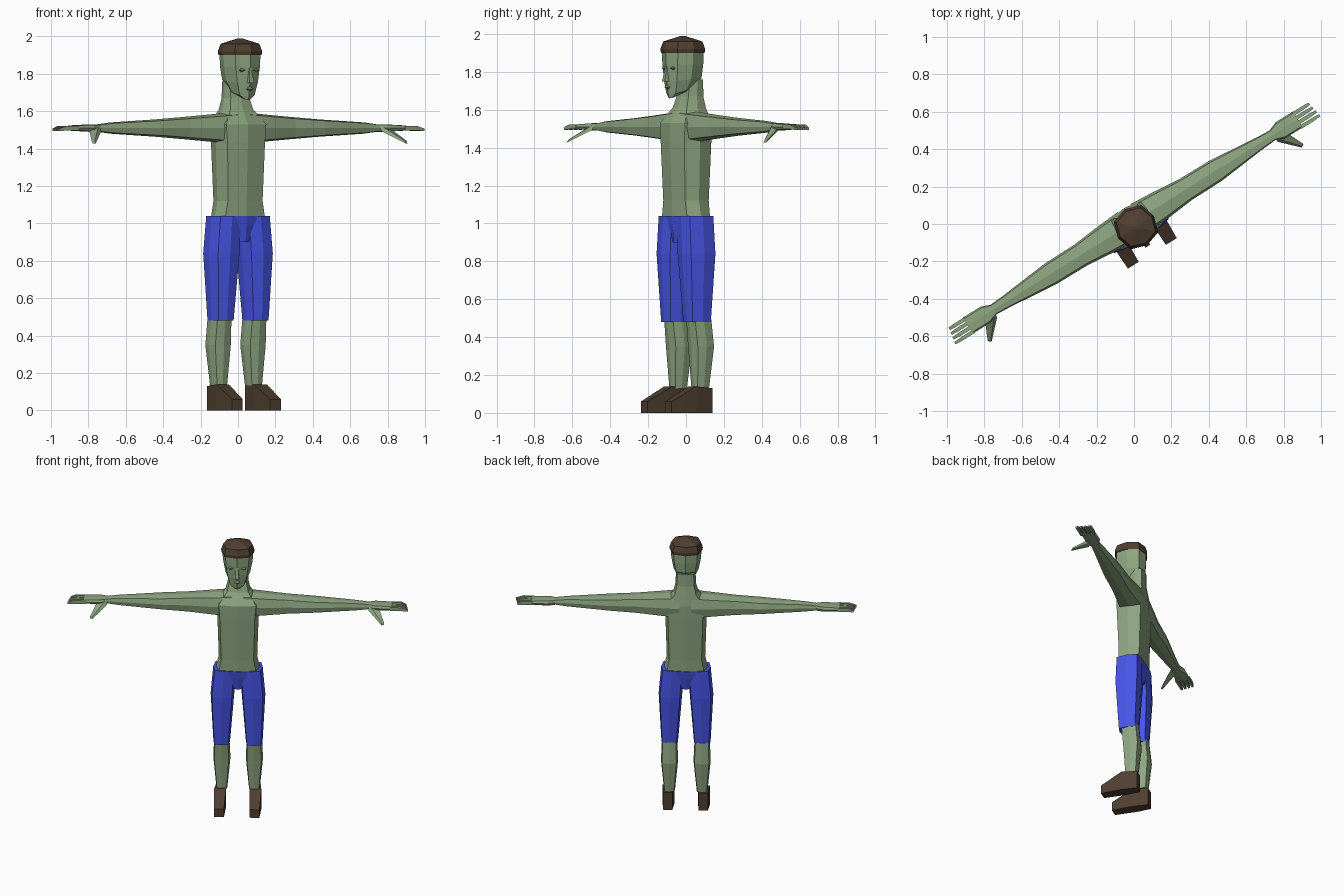
import bpy, bmesh, math
from mathutils import Vector

cube = bpy.data.objects.get("Cube")
if cube:
    bpy.data.objects.remove(cube, do_unlink=True)

# Shared heights, side offsets and the turn of the whole figure about z
ANKLE, HEM, BELT, CHEST, ARM, JAW, CROWN = .13, .48, 1.04, 1.43, 1.51, 1.7, 1.91
LEG_SIDE = .11
HEAD_SIZE = .11
TURN = math.radians(32)


def material(name, red, green, blue):
    colour = (red, green, blue, 1)
    mat = bpy.data.materials.new(name)
    mat.use_nodes = True
    mat.diffuse_color = colour
    mat.node_tree.nodes["Principled BSDF"].inputs["Base Color"].default_value = colour
    return mat


SKIN = material("green skin", .27, .38, .22)
BLUE = material("blue cloth", .065, .095, .83)
BROWN = material("dark brown", .08, .05, .03)


def octagon(corner):
    """Eight points on the axes and diagonals; corner sets how boxy it is."""
    points = []
    for step in range(8):
        angle = math.tau * step / 8
        reach = corner * math.sqrt(2) if step % 2 else 1
        points.append((reach * math.cos(angle), reach * math.sin(angle)))
    return points


ROUND = octagon(.76)
BOXY = octagon(.84)
SQUARE = [(-1, -1), (1, -1), (1, 1), (-1, 1)]


def loft(name, rings, mat, profile=BOXY, mirror=False):
    """Skin a list of (centre, u axis, v axis) rings and cap both ends."""
    bm = bmesh.new()
    loops = [[bm.verts.new(centre + u * a + v * b) for a, b in profile]
             for centre, u, v in rings]
    for low, high in zip(loops, loops[1:]):
        for i in range(len(profile)):
            bm.faces.new((low[i - 1], low[i], high[i], high[i - 1]))
    bm.faces.new(loops[0])
    bm.faces.new(loops[-1])
    bmesh.ops.recalc_face_normals(bm, faces=bm.faces)
    mesh = bpy.data.meshes.new(name)
    bm.to_mesh(mesh)
    bm.free()
    mesh.materials.append(mat)
    part = bpy.data.objects.new(name, mesh)
    bpy.context.collection.objects.link(part)
    part.rotation_euler.z = TURN
    if mirror:
        part.modifiers.new("mirror", 'MIRROR').use_mirror_merge = False


def level(z, width, depth, y=0, x=0, tilt=0):
    """Horizontal ring from half sizes; tilt lowers its front edge."""
    return Vector((x, y, z)), Vector((width, 0, 0)), Vector((0, depth, tilt))


def across(x, depth, height, y=.01, z=ARM):
    """Ring facing sideways, for arms and fingers."""
    return Vector((x, y, z)), Vector((0, depth, 0)), Vector((0, 0, height))


def sole(y, width, top):
    """Ring facing forward that rests on the floor."""
    return (Vector((LEG_SIDE + .01, y, top / 2)),
            Vector((width, 0, 0)), Vector((0, 0, top / 2)))


# Trunk, rising into the neck
loft("torso", [
    level(BELT - .01, .15, .085),
    level(BELT + .08, .13, .087),
    level(CHEST, .14, .1),
    level(CHEST + .1, .15, .1),
    level(ARM + .1, .085, .07, y=.02),
    level(JAW - .03, .07, .055, y=.025),
    level(JAW + .06, .066, .05, y=.03)], SKIN)

# Head and cap
loft("head", [
    level(JAW - .03, .02, .03, y=-.075, tilt=.01),
    level(JAW, .06, .07, y=-.04, tilt=.02),
    level(JAW + .06, .085, .1, y=-.02, tilt=.01),
    level(CROWN - .07, .1, .105, y=-.02),
    level(CROWN, .105, .105, y=-.02)], SKIN, ROUND)
loft("cap", [
    level(CROWN + rise, HEAD_SIZE * size, HEAD_SIZE * size, y=-.02)
    for rise, size in ((-.01, 1), (.01, 1.03), (.05, .9), (.08, .1))], BROWN, ROUND)

# Face
loft("nose", [
    level(JAW + .05, .015, .02, y=-.12),
    level(JAW + .13, .006, .01, y=-.115)], SKIN, SQUARE)
for name, side, height, front in (("lips", 0, .02, -.11), ("eyelids", .042, .12, -.1)):
    loft(name, [
        level(JAW + height + rise, size, size, y=front, x=side)
        for rise, size in ((-.01, .008), (0, .016), (.01, .008))],
        SKIN, SQUARE, mirror=side > 0)

# Arms, running out to flat palms
loft("arms", [
    across(.04, .09, .085),
    across(.18, .08, .072),
    across(.33, .065, .06),
    across(.52, .063, .046),
    across(.8, .035, .03),
    across(.88, .03, .02),
    across(.93, .05, .02),
    across(1.04, .05, .015)], SKIN, mirror=True)

# Fingers and thumbs
for finger in range(4):
    y = -.033 + .027 * finger
    loft(f"finger_{finger + 1}", [
        across(1.03, .01, .012, y),
        across(1.1, .01, .012, y),
        across(1.15 - .005 * finger, .007, .007, y, z=ARM - .01)],
        SKIN, SQUARE, mirror=True)
thumb_base, thumb_tip = Vector((.91, -.01, ARM)), Vector((.985, -.12, ARM - .075))
loft("thumbs", [
    (thumb_base.lerp(thumb_tip, t),
     Vector((.026, .012, 0)) * (1 - .7 * t),
     Vector((0, .012, .018)) * (1 - .6 * t))
    for t in (0, .5, 1)], SKIN, SQUARE, mirror=True)

# Shorts: a wedge between two tapering legs
loft("shorts_hips", [
    level(BELT - .14, .03, .075),
    level(BELT - .05, .1, .086),
    level(BELT, .163, .09)], BLUE)
loft("shorts_legs", [
    level(HEM, .056, .067, x=LEG_SIDE),
    level(.84, .08, .09, x=LEG_SIDE - .005),
    level(BELT, .077, .087, x=LEG_SIDE - .02)], BLUE, mirror=True)

# Lower legs and shoes
loft("lower_legs", [
    level(ANKLE, .037, .042, y=.02, x=LEG_SIDE),
    level(.35, .058, .06, y=.025, x=LEG_SIDE),
    level(HEM + .02, .052, .06, y=.01, x=LEG_SIDE)], SKIN, mirror=True)
loft("shoes", [
    sole(.07, .031, ANKLE),
    sole(-.035, .04, ANKLE + .01),
    sole(-.185, .034, .06)], BROWN, SQUARE, mirror=True)
